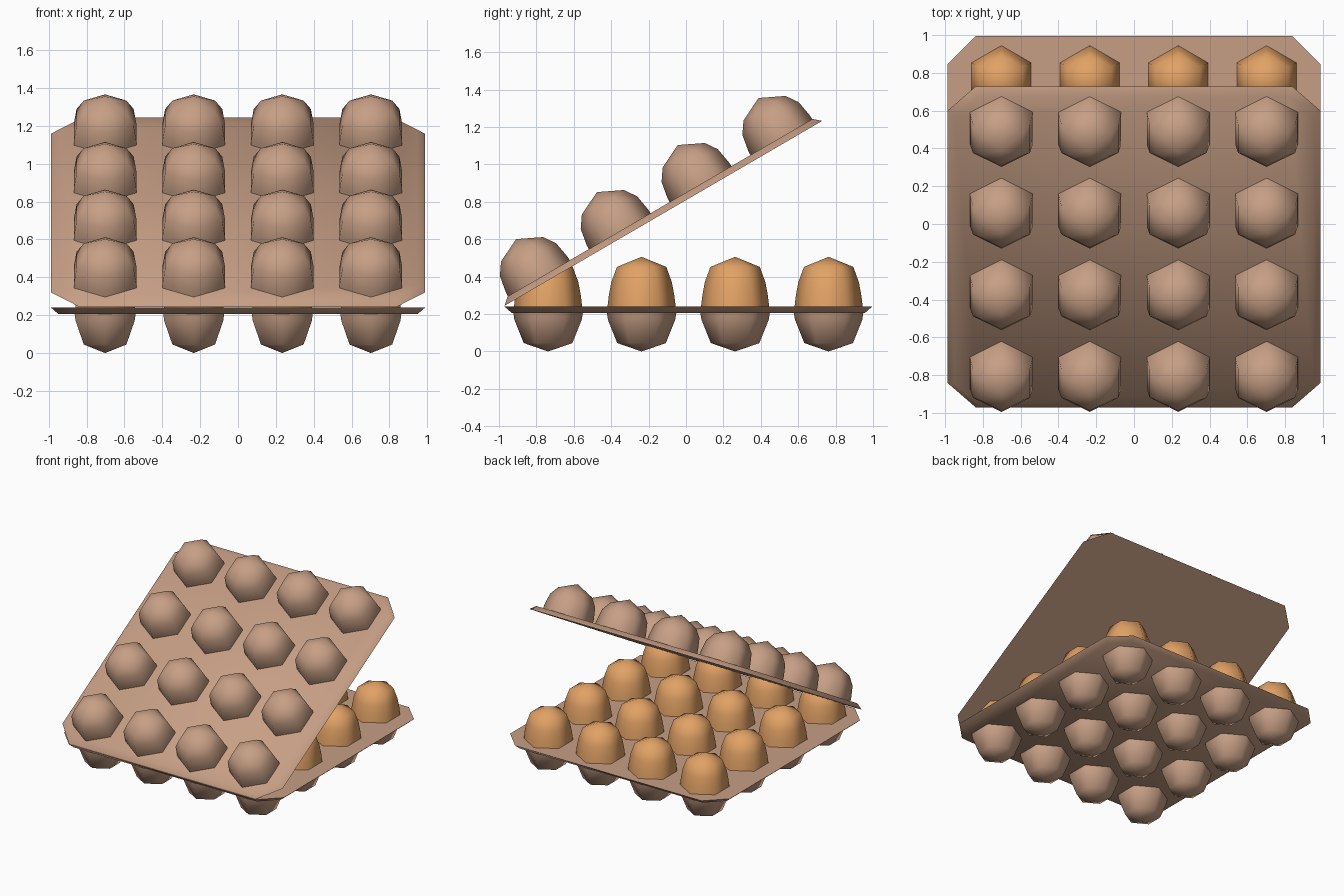
import bpy, bmesh, math
from mathutils import Matrix, Vector

cube = bpy.data.objects.get("Cube")
if cube:
    bpy.data.objects.remove(cube, do_unlink=True)

HALF_X, HALF_Y, CHAMFER = 0.988, 0.983, 0.15
THICK, INSET = 0.035, 0.04
Y_MID, RIM_Z = 0.0125, 0.24
PITCH_X, PITCH_Y = 0.468, 0.5


def material(name, rgb):
    m = bpy.data.materials.new(name)
    m.use_nodes = True
    m.diffuse_color = (*rgb, 1)
    m.node_tree.nodes["Principled BSDF"].inputs["Base Color"].default_value = (*rgb, 1)
    return m


cardboard = material("cardboard brown", (0.57, 0.345, 0.235))
eggshell = material("egg orange", (0.76, 0.36, 0.13))


def finish(bm, name, mat, matrix):
    bmesh.ops.recalc_face_normals(bm, faces=bm.faces)
    mesh = bpy.data.meshes.new(name)
    bm.to_mesh(mesh)
    bm.free()
    mesh.materials.append(mat)
    obj = bpy.data.objects.new(name, mesh)
    bpy.context.collection.objects.link(obj)
    obj.matrix_world = matrix
    bpy.ops.object.select_all(action='DESELECT')
    obj.select_set(True)
    bpy.context.view_layer.objects.active = obj
    bpy.ops.object.shade_smooth_by_angle(angle=math.radians(65))
    return obj


# Sheet with cut corners; its wide face is at z = 0, the narrower one at THICK
def sheet(name, matrix):
    bm = bmesh.new()
    rings = []
    for z, inset in ((0, 0), (THICK, INSET)):
        x, y, c = HALF_X - inset, HALF_Y - inset, CHAMFER - inset * 0.6
        outline = [(x, y - c), (x - c, y), (c - x, y), (-x, y - c),
                   (-x, c - y), (c - x, -y), (x - c, -y), (x, c - y)]
        rings.append([bm.verts.new((*p, z)) for p in outline])
        bm.faces.new(rings[-1])
    for i in range(8):
        j = (i + 1) % 8
        bm.faces.new((rings[0][i], rings[0][j], rings[1][j], rings[1][i]))
    return finish(bm, name, cardboard, matrix)


# Four by four grid of six-sided domes from a (radius, height) profile
def domes(name, mat, profile, matrix):
    bm = bmesh.new()
    for col in range(4):
        for row in range(4):
            mid = Vector(((col - 1.5) * PITCH_X, (row - 1.5) * PITCH_Y, 0))
            rings = []
            for r, z in profile[:-1]:
                angles = [math.radians(90 + 60 * k) for k in range(6)]
                rings.append([bm.verts.new(mid + Vector((r * math.cos(a), r * math.sin(a), z)))
                              for a in angles])
            apex = bm.verts.new(mid + Vector((0, 0, profile[-1][1])))
            for k in range(6):
                n = (k + 1) % 6
                for low, high in zip(rings, rings[1:]):
                    bm.faces.new((low[k], low[n], high[n], high[k]))
                bm.faces.new((rings[-1][k], rings[-1][n], apex))
    return finish(bm, name, mat, matrix)


tray_top = Matrix.Translation((0, Y_MID, RIM_Z))
upside_down = tray_top @ Matrix.Rotation(math.pi, 4, 'X')

# Lid swings up about the front edge of the tray
lid = (Matrix.Translation((0, Y_MID - HALF_Y, RIM_Z + 0.004))
       @ Matrix.Rotation(math.radians(30.2), 4, 'X')
       @ Matrix.Translation((0, HALF_Y, 0)))

# Tray with cups hanging below it
sheet("tray_sheet", upside_down)
domes("tray_cups", cardboard,
      [(0.188, 0.02), (0.18, 0.07), (0.13, 0.195), (0, 0.24)], upside_down)

# Eggs standing in the cups
domes("eggs", eggshell,
      [(0.184, -0.02), (0.181, 0.01), (0.175, 0.06), (0.162, 0.13), (0.132, 0.212), (0, 0.266)],
      tray_top)

# Raised lid with domes on its outside
sheet("lid_sheet", lid)
domes("lid_domes", cardboard,
      [(0.192, 0.01), (0.19, 0.06), (0.174, 0.15), (0.13, 0.214), (0, 0.277)], lid)
